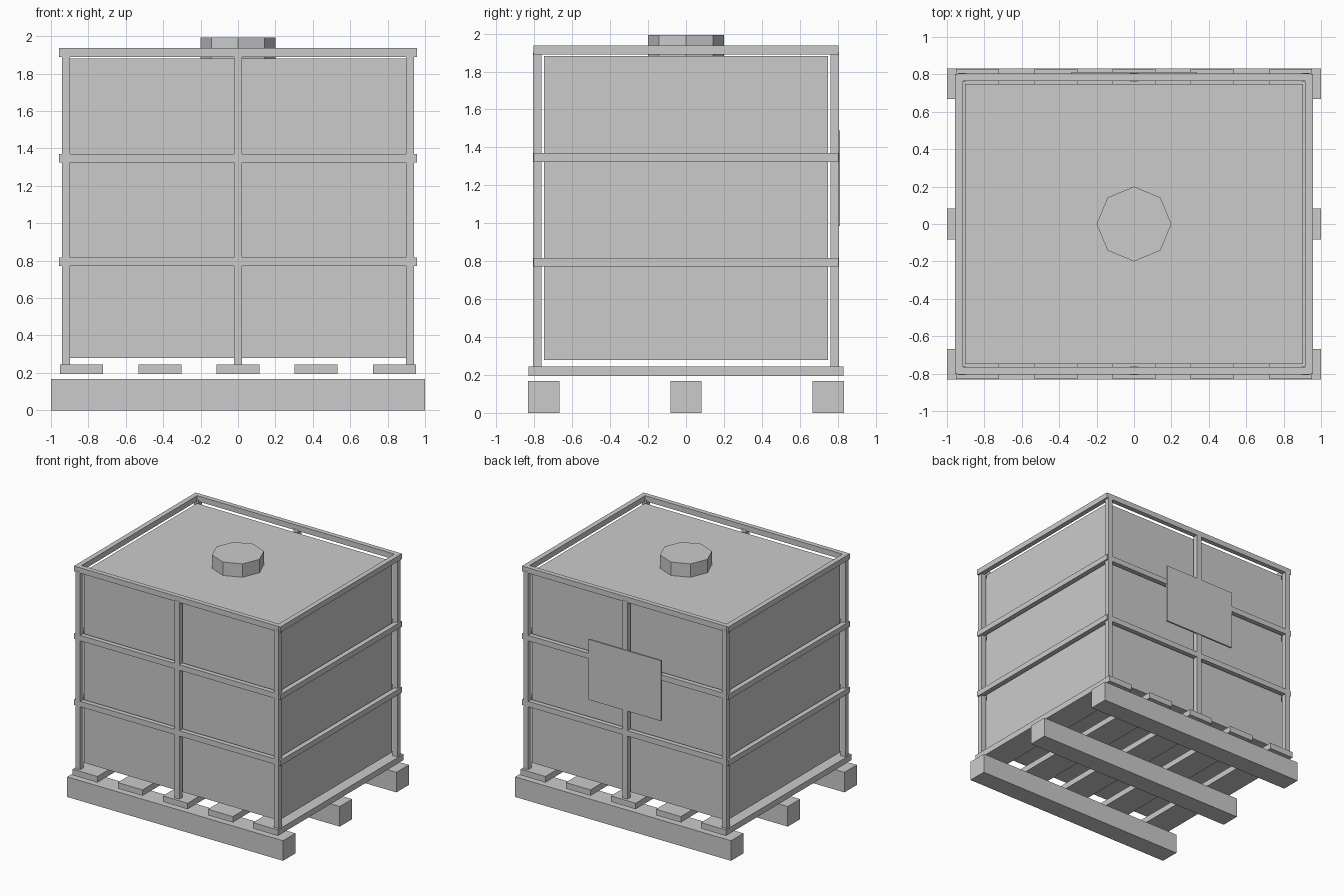
import bpy, bmesh
from mathutils import Matrix

if "Cube" in bpy.data.objects:
    bpy.data.objects.remove(bpy.data.objects["Cube"])


def box(name, x0, x1, y0, y1, z0, z1):
    bm = bmesh.new()
    bmesh.ops.create_cube(bm, size=1)
    bm.transform(Matrix.Translation(((x0 + x1) / 2, (y0 + y1) / 2, (z0 + z1) / 2))
                 @ Matrix.Diagonal((x1 - x0, y1 - y0, z1 - z0, 1)))
    me = bpy.data.meshes.new(name)
    bm.to_mesh(me)
    bm.free()
    ob = bpy.data.objects.new(name, me)
    bpy.context.collection.objects.link(ob)
    return ob


# pallet: three runners and five slats
for y in (-0.75, 0, 0.75):
    box("pallet_runner", -1, 1, y - 0.082, y + 0.082, 0, 0.168)
for i in range(-2, 3):
    x = i * 0.418
    box("pallet_slat", x - 0.115, x + 0.115, -0.83, 0.83, 0.195, 0.245)

# tank body
box("tank", -0.904, 0.904, -0.748, 0.748, 0.28, 1.881)

# octagonal lid
bpy.ops.mesh.primitive_cylinder_add(vertices=8, radius=0.2, depth=0.112,
                                    location=(0, 0, 1.937))
bpy.context.object.name = "lid"

# cage posts on front and back
for s in (-1, 1):
    y0, y1 = sorted((s * 0.763, s * 0.807))
    for x in (-0.92, 0, 0.92):
        box("cage_post", x - 0.022, x + 0.022, y0, y1, 0.245, 1.9)

# cage rails on all four sides at three heights
for z in (0.795, 1.347, 1.913):
    for s in (-1, 1):
        y0, y1 = sorted((s * 0.765, s * 0.805))
        box("cage_rail_long", -0.94, 0.94, y0, y1, z - 0.023, z + 0.023)
        x0, x1 = sorted((s * 0.914, s * 0.956))
        box("cage_rail_side", x0, x1, -0.803, 0.803, z - 0.023, z + 0.023)

# plate on the back
box("back_plate", -0.335, 0.335, 0.798, 0.812, 0.985, 1.49)
